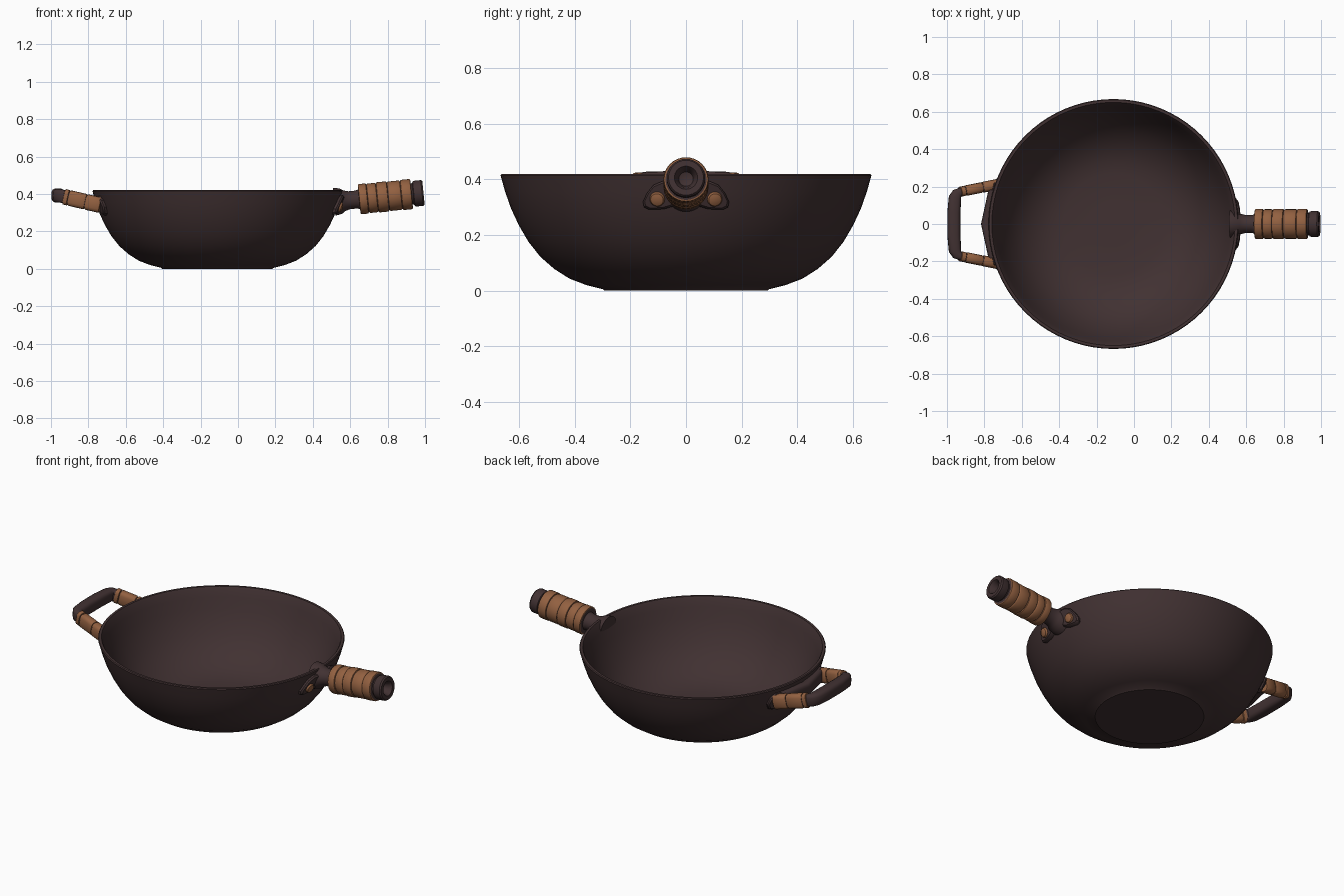
import bpy
import bmesh
import math
from mathutils import Vector, Matrix

cube = bpy.data.objects.get("Cube")
if cube:
    bpy.data.objects.remove(cube, do_unlink=True)


def material(name, color):
    m = bpy.data.materials.new(name)
    m.diffuse_color = (*color, 1)
    m.use_nodes = True
    bsdf = m.node_tree.nodes["Principled BSDF"]
    bsdf.inputs["Base Color"].default_value = (*color, 1)
    bsdf.inputs["Roughness"].default_value = 0.7
    return m


IRON = material("dark_iron", (0.053, 0.031, 0.032))
WOOD = material("brown_wood", (0.29, 0.118, 0.052))
BOWL_X = -0.11


def finish(name, bm, mats, angle=35):
    bmesh.ops.remove_doubles(bm, verts=bm.verts, dist=0.0001)
    bmesh.ops.recalc_face_normals(bm, faces=bm.faces)
    mesh = bpy.data.meshes.new(name)
    bm.to_mesh(mesh)
    bm.free()
    obj = bpy.data.objects.new(name, mesh)
    bpy.context.collection.objects.link(obj)
    for m in mats:
        mesh.materials.append(m)
    bpy.ops.object.select_all(action='DESELECT')
    obj.select_set(True)
    bpy.context.view_layer.objects.active = obj
    bpy.ops.object.shade_smooth_by_angle(angle=math.radians(angle))
    return obj


def skin(bm, rings):
    """Join consecutive closed rings of vertices with quads."""
    n = len(rings[0])
    for a, b in zip(rings, rings[1:]):
        for i in range(n):
            j = (i + 1) % n
            bm.faces.new((a[i], a[j], b[j], b[i]))


def lathe(name, profile, matrix, mats, sides, groove_radius=None):
    """Revolve (radius, height) points around the local z axis."""
    bm = bmesh.new()
    rings = []
    for r, h in profile:
        rings.append([bm.verts.new(matrix @ Vector((
            r * math.cos(math.tau * i / sides), r * math.sin(math.tau * i / sides), h)))
            for i in range(sides)])
    skin(bm, rings)
    bm.faces.new(rings[0])
    bm.faces.new(rings[-1])
    if groove_radius:
        inv = matrix.inverted()
        for f in bm.faces:
            if all((inv @ v.co).xy.length < groove_radius for v in f.verts):
                f.material_index = 1
    return finish(name, bm, mats)


def sweep(name, path, sizes, mat, sides=16):
    """Sweep a rounded-box section; sizes holds (half width, half height)."""
    bm = bmesh.new()
    pts = [Vector(p) for p in path]
    rings = []
    for k, p in enumerate(pts):
        prev = (p - pts[k - 1]).normalized() if k else Vector()
        nxt = (pts[k + 1] - p).normalized() if k < len(pts) - 1 else Vector()
        t = (prev + nxt).normalized()
        side = t.cross(Vector((0, 0, 1))).normalized()
        up = side.cross(t)
        ring = []
        for i in range(sides):
            a = math.tau * i / sides
            c, s = math.cos(a), math.sin(a)
            u = math.copysign(abs(c) ** 0.65, c) * sizes[k][0]
            v = math.copysign(abs(s) ** 0.65, s) * sizes[k][1]
            ring.append(bm.verts.new(p + side * u + up * v))
        rings.append(ring)
    skin(bm, rings)
    bm.faces.new(rings[0])
    bm.faces.new(rings[-1])
    return finish(name, bm, [mat], 40)


# Bowl: outer wall, rolled rim and inner wall in one profile
OUTER = [(0.30, 0.005), (0.36, 0.02), (0.42, 0.043), (0.475, 0.078), (0.525, 0.122),
         (0.567, 0.175), (0.602, 0.235), (0.63, 0.295), (0.651, 0.355), (0.668, 0.415)]
inner = [(r - 0.024, z + 0.012) for r, z in reversed(OUTER[1:-1])]
lathe("bowl", [(0.295, 0)] + OUTER + [(0.664, 0.42), (0.65, 0.42), (0.644, 0.41)]
      + inner + [(0.27, 0.02), (0.12, 0.016)],
      Matrix.Translation((BOWL_X, 0, 0)), [IRON], 80)


def bowl_radius(z):
    for (r0, z0), (r1, z1) in zip(OUTER, OUTER[1:]):
        if z <= z1:
            return r0 + (r1 - r0) * (z - z0) / (z1 - z0)
    return OUTER[-1][0]


def on_bowl(y, z, lift, side):
    r = bowl_radius(z)
    a = math.asin(y / r)
    return Vector((BOWL_X + side * (r + lift) * math.cos(a), (r + lift) * math.sin(a), z))


def pad(name, outline, lift, side, flip):
    """Chamfered plate that follows the bowl wall."""
    bm = bmesh.new()
    cy = sum(p[0] for p in outline) / len(outline)
    cz = sum(p[1] for p in outline) / len(outline)
    rings = []
    for scale, up in ((1, -0.01), (1, lift * 0.6), (0.86, lift)):
        rings.append([bm.verts.new(on_bowl(flip * (cy + (y - cy) * scale),
                                           cz + (z - cz) * scale, up, side))
                      for y, z in outline])
    skin(bm, rings)
    bm.faces.new(rings[0])
    bm.faces.new(rings[-1])
    return finish(name, bm, [IRON])


# Long handle, revolved about a slightly rising axis
axis = Vector((1, 0, 0.1)).normalized()
handle_frame = (Matrix.Translation((0.55, 0, 0.362))
                @ axis.to_track_quat('Z', 'Y').to_matrix().to_4x4())
lathe("handle_neck", [(0.075, -0.035), (0.068, 0), (0.055, 0.02), (0.048, 0.045),
                      (0.048, 0.08), (0.055, 0.11)], handle_frame, [IRON], 32)
bands = [0.098, 0.145, 0.195, 0.255, 0.325, 0.382]
grip = []
for k, (a, b) in enumerate(zip(bands, bands[1:])):
    r = 0.079 if k % 2 else 0.081
    grip += [(0.074, a), (r - 0.002, a + 0.002), (r, a + 0.006),
             (r, b - 0.008), (r - 0.002, b - 0.004), (0.074, b - 0.002)]
lathe("handle_grip", grip, handle_frame, [WOOD, IRON], 32, 0.0745)
lathe("handle_end_cap", [(0.055, 0.37), (0.058, 0.388), (0.066, 0.392), (0.069, 0.40),
                         (0.069, 0.436), (0.063, 0.444), (0.042, 0.444),
                         (0.034, 0.43), (0.026, 0.395), (0.012, 0.39)],
      handle_frame, [IRON], 32)

# Riveted wings beside the long handle
WING = [(0.02, 0.39), (0.08, 0.395), (0.115, 0.38), (0.138, 0.35), (0.152, 0.32),
        (0.148, 0.30), (0.13, 0.291), (0.08, 0.293), (0.05, 0.302), (0.02, 0.32)]
for word, flip in (("left", 1), ("right", -1)):
    pad("handle_wing_" + word, WING, 0.022, 1, flip)
    p = on_bowl(flip * 0.10, 0.332, 0.012, 1)
    normal = Vector((p.x - BOWL_X, p.y, -0.2)).normalized()
    frame = Matrix.Translation(p) @ normal.to_track_quat('Z', 'Y').to_matrix().to_4x4()
    lathe("handle_rivet_" + word, [(0.027, 0), (0.027, 0.013), (0.023, 0.019),
                                   (0.012, 0.023)], frame, [WOOD], 20)

# Loop handle on the opposite side
half = [(-0.735, 0.211, 0.34), (-0.925, 0.173, 0.384), (-0.947, 0.162, 0.389),
        (-0.957, 0.14, 0.391), (-0.963, 0.06, 0.392)]
arm_sizes = [(0.022, 0.035), (0.022, 0.035), (0.028, 0.036), (0.034, 0.037), (0.035, 0.038)]
sweep("loop_handle", half + [(x, -y, z) for x, y, z in reversed(half)],
      arm_sizes + arm_sizes[::-1], IRON)

# Wrapped wooden sleeves and wall flanges of the loop
FLANGE = [(0.15, 0.385), (0.21, 0.39), (0.24, 0.365), (0.245, 0.33),
          (0.225, 0.295), (0.20, 0.285), (0.17, 0.30), (0.15, 0.34)]
start, end = Vector(half[0]), Vector(half[1])
for word, flip in (("back", 1), ("front", -1)):
    pad("loop_flange_" + word, FLANGE, 0.02, -1, flip)
    for k, (a, b) in enumerate(((0.0, 0.40), (0.42, 0.88), (0.90, 1.02))):
        ends = [start.lerp(end, a + (b - a) * f) for f in (0, 0.06, 0.94, 1)]
        w = 0.029 - 0.001 * k
        sweep("loop_sleeve_%s_%d" % (word, k + 1),
              [(p.x, flip * p.y, p.z) for p in ends],
              [(w - 0.003, 0.039), (w, 0.042), (w, 0.042), (w - 0.003, 0.039)], WOOD)

# Bracket against the wall between the loop arms
sweep("loop_bracket", [(-0.75, 0.18, 0.35), (-0.79, 0, 0.35), (-0.75, -0.18, 0.35)],
      [(0.028, 0.04)] * 3, IRON)
